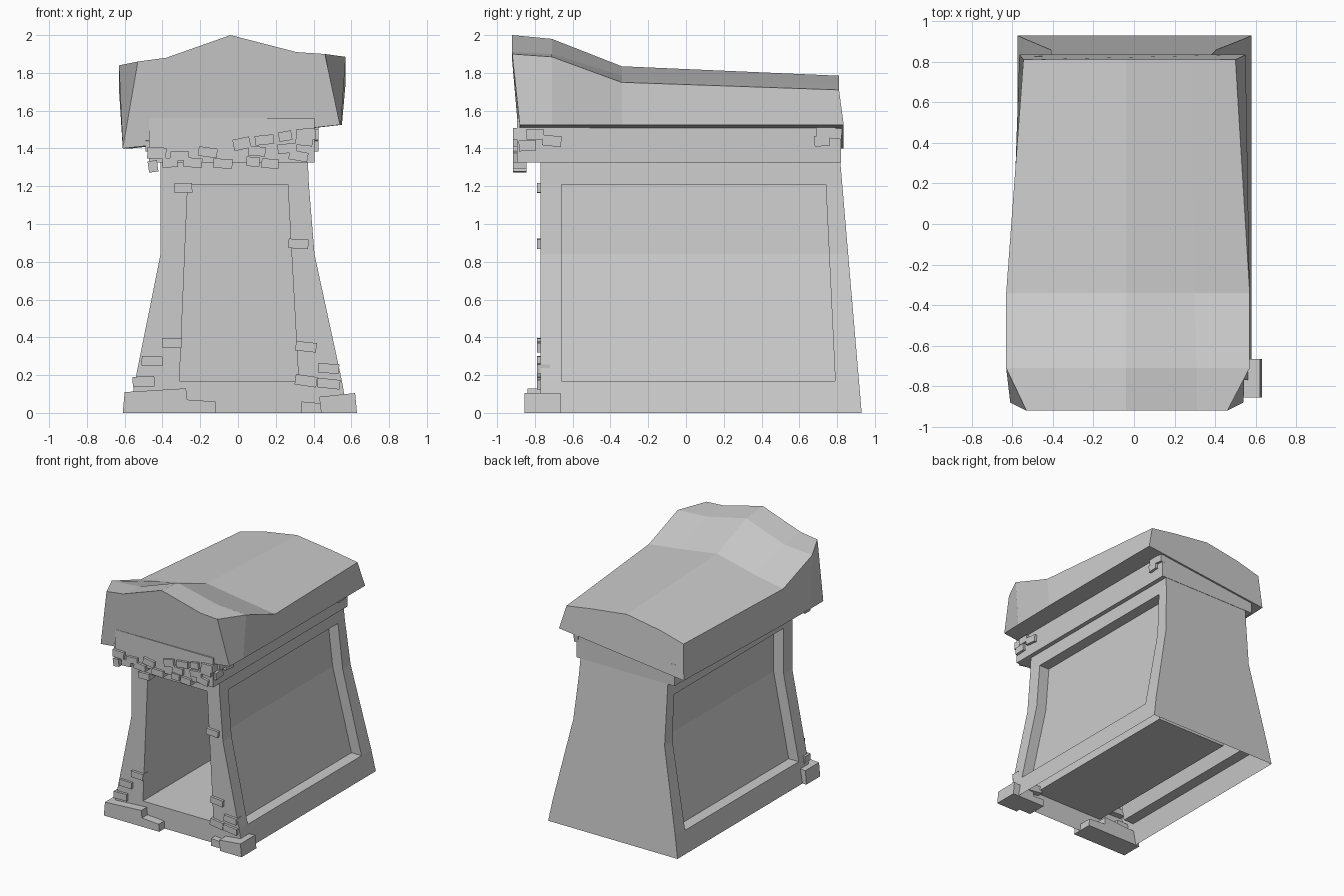
import bpy, bmesh
from math import radians
from mathutils import Matrix, Vector

if "Cube" in bpy.data.objects:
    bpy.data.objects.remove(bpy.data.objects["Cube"])


def finish(bm, name):
    bmesh.ops.remove_doubles(bm, verts=bm.verts, dist=0.0005)
    bmesh.ops.recalc_face_normals(bm, faces=bm.faces)
    me = bpy.data.meshes.new(name)
    bm.to_mesh(me)
    bm.free()
    ob = bpy.data.objects.new(name, me)
    bpy.context.collection.objects.link(ob)
    return ob


def grid(bm, rows, recess, offset):
    """Face grid through rows of points; cells in `recess` are pushed by offset."""
    vs = [[bm.verts.new(p) for p in row] for row in rows]
    picked = []
    for i in range(len(rows) - 1):
        for j in range(len(rows[0]) - 1):
            f = bm.faces.new((vs[i][j], vs[i][j + 1], vs[i + 1][j + 1], vs[i + 1][j]))
            if (i, j) in recess:
                picked.append(f)
    if picked:
        geom = bmesh.ops.extrude_face_region(bm, geom=picked)["geom"]
        bmesh.ops.translate(bm, vec=Vector(offset),
                            verts=[g for g in geom if isinstance(g, bmesh.types.BMVert)])
        old = [f for f in picked if f.is_valid]
        if old:
            bmesh.ops.delete(bm, geom=old, context='FACES_ONLY')


def block(name, lo, hi, tilt=0, axis='Y'):
    lo, hi = Vector(lo), Vector(hi)
    bm = bmesh.new()
    m = (Matrix.Translation((lo + hi) / 2) @ Matrix.Rotation(radians(tilt), 4, axis)
         @ Matrix.Diagonal((*(hi - lo), 1)))
    bmesh.ops.create_cube(bm, size=1, matrix=m)
    return finish(bm, name)


# flared body: doorway in front, sunken panel on each side, open underneath
levels = [0, .17, .84, 1.21, 1.33]
left = [-.575, -.545, -.41, -.41, -.41]
right = [.58, .55, .405, .375, .37]
FRONT = -.77


def back(z):
    return .93 - .085 * z


bm = bmesh.new()
middle = {(1, 1), (2, 1)}
for xs, push in ((left, .09), (right, -.09)):
    grid(bm, [[(x, y, z) for y in (FRONT, -.66, .798 - .048 * z, back(z))]
              for x, z in zip(xs, levels)], middle, (push, 0, 0))
grid(bm, [[(a, FRONT, z), (-.317 + .042 * z, FRONT, z), (.33 - .055 * z, FRONT, z), (b, FRONT, z)]
          for a, b, z in zip(left, right, levels)], middle, (0, 1.45, 0))
grid(bm, [[(a, back(z), z), (b, back(z), z)]
          for a, b, z in zip(left, right, levels)], (), None)
finish(bm, "body")

# band under the roof
block("upper_band", (-.47, -.895, 1.325), (.405, .82, 1.56))

# sagging roof: cross-sections from front to back
# each: y, y of lower edge, left low, left eave, left mid, ridge, right mid, right eave, right low
sections = [
    (-.92, -.88, (-.61, 1.40), (-.53, 1.86), (-.38, 1.88), (-.04, 2.0), (.31, 1.91), (.46, 1.90), (.54, 1.525)),
    (-.71, -.71, (-.61, 1.40), (-.63, 1.84), (-.38, 1.86), (-.04, 1.98), (.31, 1.90), (.57, 1.885), (.545, 1.525)),
    (-.34, -.34, (-.605, 1.40), (-.63, 1.71), (-.36, 1.76), (-.04, 1.835), (.30, 1.785), (.57, 1.75), (.55, 1.525)),
    (.81, .835, (-.565, 1.40), (-.545, 1.68), (-.34, 1.735), (-.04, 1.785), (.28, 1.745), (.50, 1.71), (.55, 1.525)),
]
bm = bmesh.new()
rings = []
for y, ylow, *pts in sections:
    last = len(pts) - 1
    rings.append([bm.verts.new((x, ylow if k in (0, last) else y, z))
                  for k, (x, z) in enumerate(pts)])
for r, s in zip(rings, rings[1:]):
    for k in range(len(r)):
        n = (k + 1) % len(r)
        bm.faces.new((r[k], r[n], s[n], s[k]))
bm.faces.new(rings[0])
bm.faces.new(rings[-1])
finish(bm, "roof")

# front bricks: centre x, centre z, width, height, tilt
pillar_bricks = [(-.29, 1.19, .095, .05, -2), (.32, .895, .105, .05, 3), (-.35, .37, .105, .05, 2),
                 (-.455, .275, .11, .05, 2), (-.50, .165, .115, .055, -2), (.36, .35, .11, .05, 6),
                 (.48, .235, .11, .05, 5), (.36, .17, .115, .055, 8), (.48, .155, .12, .05, 6)]
band_bricks = [(-.43, 1.375, .10, .06, 2), (-.45, 1.305, .05, .06, -8), (-.31, 1.36, .10, .05, -3),
               (-.16, 1.38, .10, .05, 8), (-.24, 1.325, .10, .05, 5), (-.08, 1.32, .10, .05, 2),
               (.02, 1.425, .09, .06, -12), (.10, 1.385, .09, .05, 4), (.14, 1.445, .10, .05, -6),
               (.08, 1.33, .07, .05, 3), (.17, 1.32, .09, .05, 3), (.26, 1.40, .10, .05, -5),
               (.32, 1.36, .10, .05, 10), (.36, 1.475, .10, .06, -3), (.35, 1.44, .09, .05, 6),
               (.25, 1.465, .07, .05, -10), (-.36, 1.325, .08, .05, -3)]
for label, bricks, y in (("pillar_brick", pillar_bricks, FRONT), ("band_brick", band_bricks, -.895)):
    for x, z, w, h, t in bricks:
        block(label, (x - w / 2, y - .02, z - h / 2), (x + w / 2, y + .05, z + h / 2), t)

# bricks on the band's sides
for x in (-.47, .405):
    for y, z, w, t in ((-.80, 1.475, .09, 0), (-.71, 1.44, .10, -6), (-.84, 1.415, .09, 3),
                       (.74, 1.495, .10, 4), (.72, 1.44, .08, 4), (.785, 1.48, .08, -6)):
        block("side_brick", (x - .02, y - w / 2, z - .028), (x + .02, y + w / 2, z + .028), t, 'X')

# foundation stones: outline in front view, pushed through the depth
stones = [([(-.61, 0), (-.115, 0), (-.12, .06), (-.27, .07), (-.275, .13), (-.60, .11)], -.84),
          ([(.44, 0), (.63, 0), (.62, .105), (.43, .085)], -.855),
          ([(.335, 0), (.45, 0), (.45, .05), (.335, .06)], -.82)]
for outline, y in stones:
    bm = bmesh.new()
    a = [bm.verts.new((x, y, z)) for x, z in outline]
    b = [bm.verts.new((x, -.665, z)) for x, z in outline]
    bm.faces.new(a)
    bm.faces.new(b)
    for k in range(len(a)):
        n = (k + 1) % len(a)
        bm.faces.new((a[k], a[n], b[n], b[k]))
    finish(bm, "foundation_stone")
